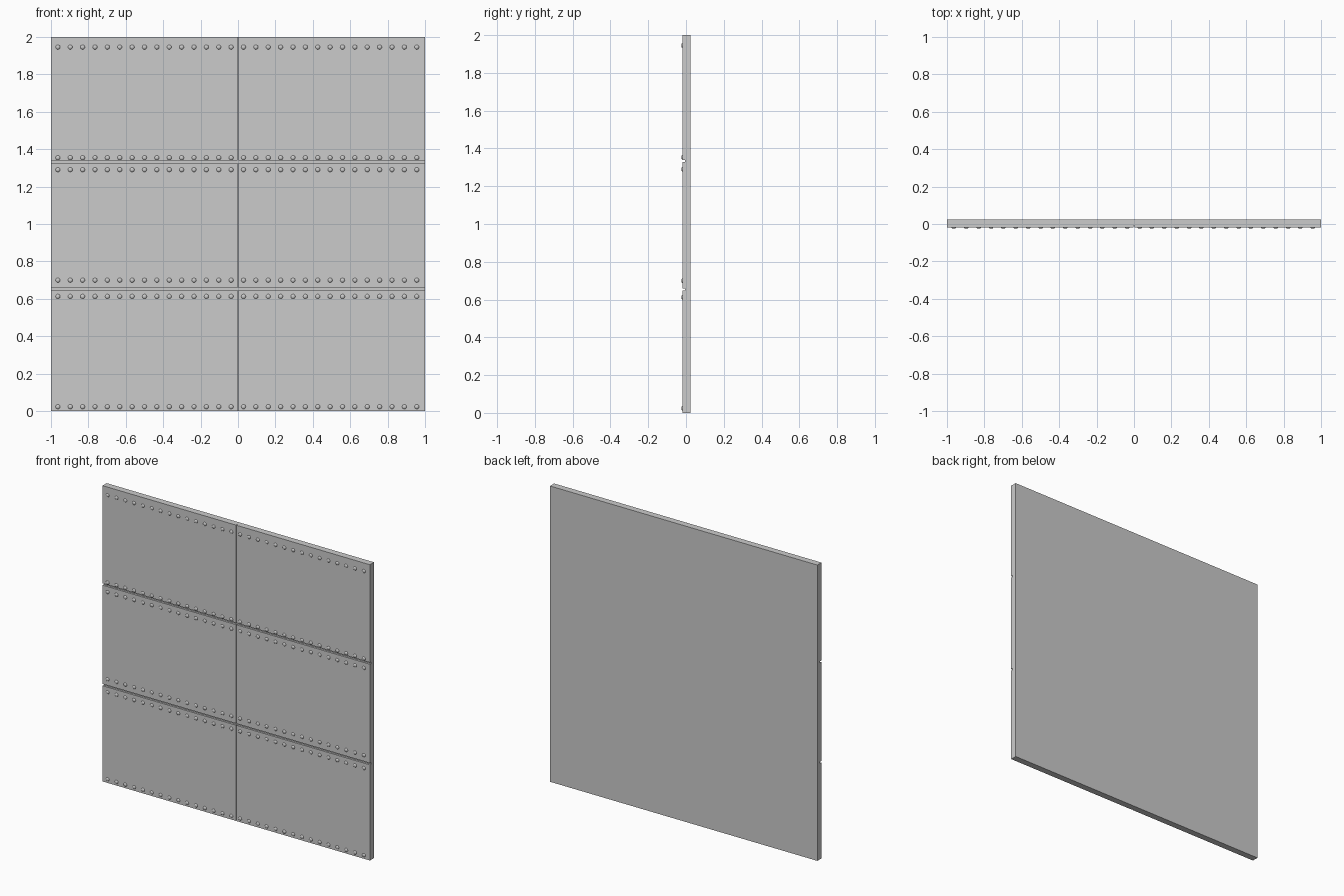
import bpy, bmesh, math
from mathutils import Matrix

if "Cube" in bpy.data.objects:
    bpy.data.objects.remove(bpy.data.objects["Cube"])

FRONT, BACK = -0.019, 0.025      # plate faces; rivet heads reach y = -0.025


def box(name, x0, x1, y0, y1, z0, z1):
    bm = bmesh.new()
    bmesh.ops.create_cube(bm, size=1)
    for v in bm.verts:
        v.co.x = x0 if v.co.x < 0 else x1
        v.co.y = y0 if v.co.y < 0 else y1
        v.co.z = z0 if v.co.z < 0 else z1
    me = bpy.data.meshes.new(name)
    bm.to_mesh(me)
    bm.free()
    ob = bpy.data.objects.new(name, me)
    bpy.context.collection.objects.link(ob)
    return ob


def cut(target, cutter):
    mod = target.modifiers.new(cutter.name, 'BOOLEAN')
    mod.operation = 'DIFFERENCE'
    mod.solver = 'EXACT'
    mod.object = cutter
    cutter.hide_render = True
    bpy.context.view_layer.objects.active = target
    bpy.ops.object.modifier_apply(modifier=mod.name)
    bpy.data.objects.remove(cutter)


# Wall plate with seams between the six panels
plate = box("wall_plate", -1, 1, FRONT, BACK, 0, 2)
for z in (0.653, 1.333):
    cut(plate, box("horizontal_seam", -1.1, 1.1, -0.1, FRONT + 0.013, z - 0.006, z + 0.006))
cut(plate, box("vertical_seam", -0.003, 0.003, -0.1, FRONT + 0.01, -0.1, 2.1))

# Rows of domed rivets
R, H, SEG = 0.0125, 0.006, 10
bm = bmesh.new()
for z in (0.024, 0.613, 0.70, 1.29, 1.354, 1.945):
    for i in range(30):
        x = -0.962 + i * 0.0661
        rings = []
        for a in (0, 30, 60):
            r, h = R * math.cos(math.radians(a)), H * math.sin(math.radians(a))
            rings.append([bm.verts.new((x + r * math.cos(k * math.tau / SEG), FRONT - h,
                                        z + r * math.sin(k * math.tau / SEG)))
                          for k in range(SEG)])
        tip = bm.verts.new((x, FRONT - H, z))
        for k in range(SEG):
            n = (k + 1) % SEG
            for lo, hi in zip(rings, rings[1:]):
                bm.faces.new((lo[k], lo[n], hi[n], hi[k]))
            bm.faces.new((rings[-1][k], rings[-1][n], tip))
me = bpy.data.meshes.new("rivets")
bm.to_mesh(me)
bm.free()
me.shade_smooth()
rivets = bpy.data.objects.new("rivets", me)
bpy.context.collection.objects.link(rivets)
